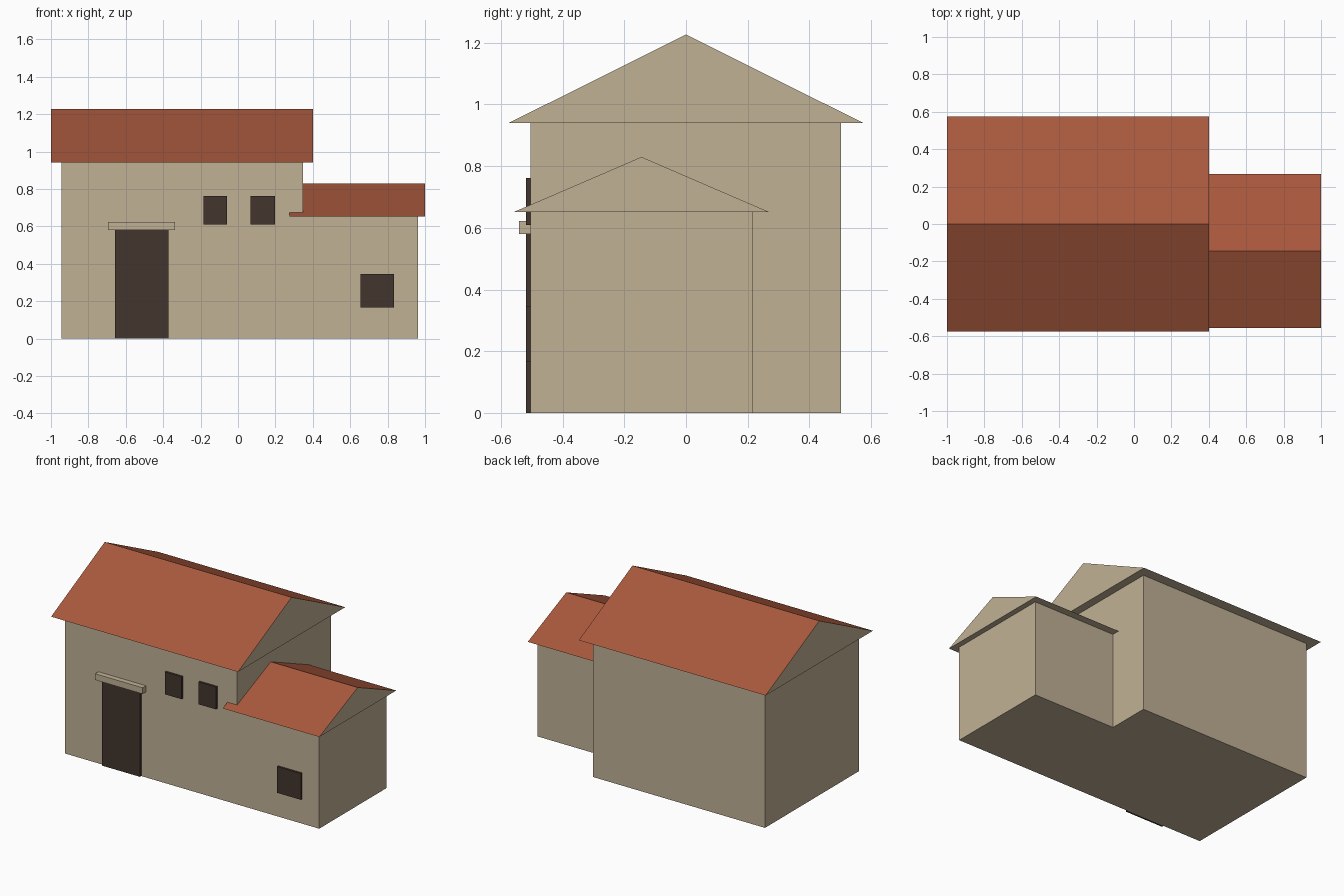
import bpy, bmesh

cube = bpy.data.objects.get("Cube")
if cube:
    bpy.data.objects.remove(cube, do_unlink=True)


def material(name, rgb):
    m = bpy.data.materials.new(name)
    m.use_nodes = True
    colour = (*rgb, 1)
    m.diffuse_color = colour
    m.node_tree.nodes["Principled BSDF"].inputs["Base Color"].default_value = colour
    return m


plaster = material("tan plaster", (0.53, 0.44, 0.30))
tile = material("terracotta tile", (0.39, 0.098, 0.045))
dark = material("dark brown", (0.055, 0.036, 0.027))


def extrude_profile(name, profile, x0, x1, mats):
    """Extrude a (y, z) profile along x."""
    bm = bmesh.new()
    face = bm.faces.new([bm.verts.new((x0, y, z)) for y, z in profile])
    new = bmesh.ops.extrude_face_region(bm, geom=[face])["geom"]
    verts = [v for v in new if isinstance(v, bmesh.types.BMVert)]
    bmesh.ops.translate(bm, verts=verts, vec=(x1 - x0, 0, 0))
    bmesh.ops.recalc_face_normals(bm, faces=bm.faces)
    # Sloping faces take the second material; gables and soffits the first
    for f in bm.faces:
        f.material_index = 1 if len(mats) > 1 and f.normal.z > 0.1 else 0
    mesh = bpy.data.meshes.new(name)
    bm.to_mesh(mesh)
    bm.free()
    for m in mats:
        mesh.materials.append(m)
    obj = bpy.data.objects.new(name, mesh)
    bpy.context.collection.objects.link(obj)
    return obj


def box(name, x, y, z, mat):
    profile = [(y[0], z[0]), (y[1], z[0]), (y[1], z[1]), (y[0], z[1])]
    return extrude_profile(name, profile, *x, [mat])


def gable_roof(name, x, y, z):
    profile = [(y[0], z[0]), (y[1], z[0]), (sum(y) / 2, z[1])]
    return extrude_profile(name, profile, *x, [plaster, tile])


FRONT = -0.505

# Main house and lower side wing
box("main_walls", (-0.945, 0.347), (FRONT, 0.503), (0, 0.94), plaster)
gable_roof("main_roof", (-1, 0.402), (-0.575, 0.575), (0.94, 1.227))
box("wing_walls", (0.347, 0.963), (FRONT, 0.215), (0, 0.652), plaster)
gable_roof("wing_roof", (0.275, 1), (-0.557, 0.268), (0.652, 0.83))

# Door, its lintel and the windows
panel = (FRONT - 0.014, FRONT + 0.01)
box("door", (-0.658, -0.372), panel, (0, 0.58), dark)
box("door_lintel", (-0.694, -0.338), (-0.541, FRONT + 0.01), (0.58, 0.622), plaster)
box("upper_window_right", (-0.185, -0.059), panel, (0.61, 0.762), dark)
box("upper_window_left", (0.068, 0.198), panel, (0.61, 0.762), dark)
box("wing_window", (0.655, 0.835), panel, (0.167, 0.345), dark)
